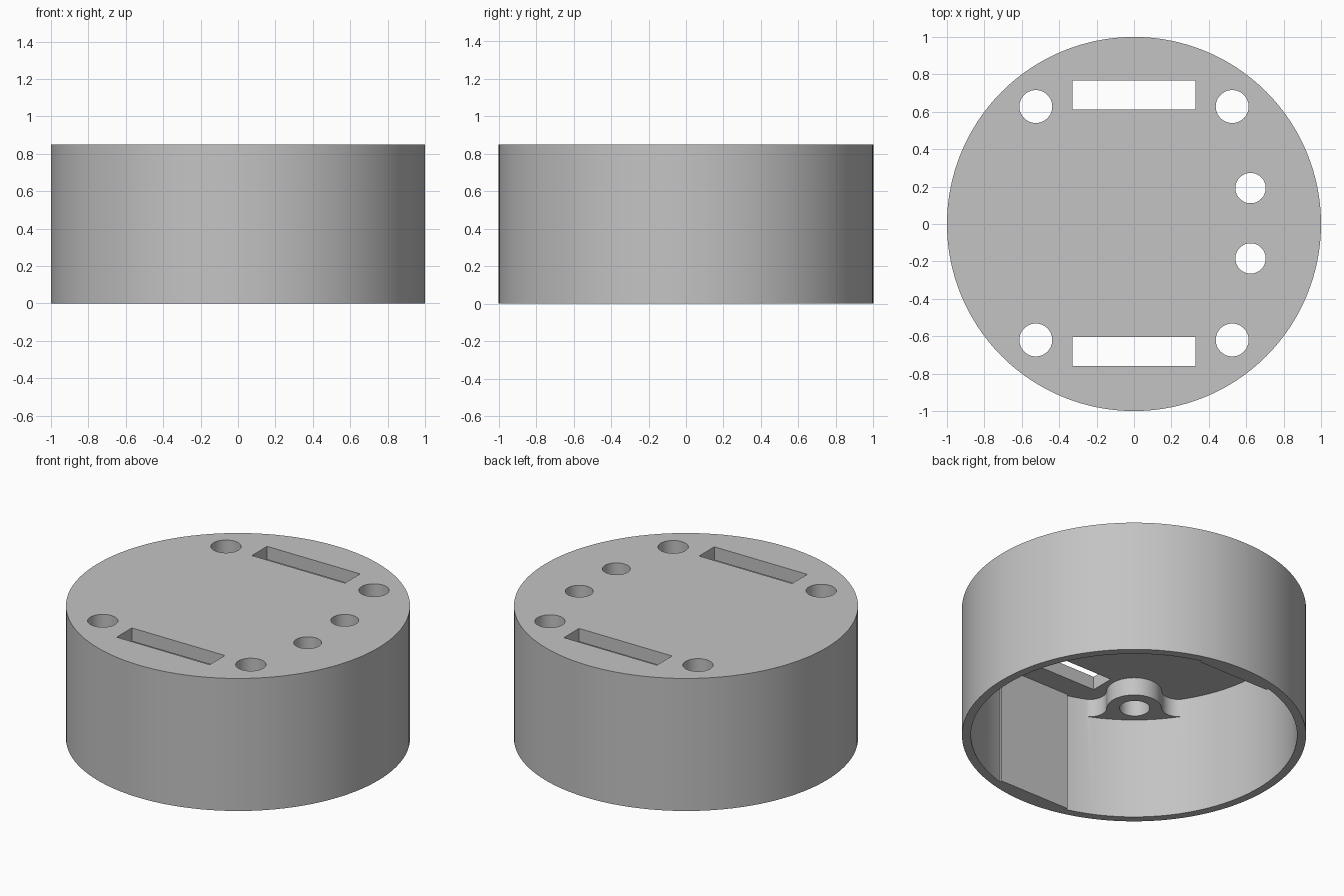
import bpy, bmesh
from math import sin, cos, pi, atan2, hypot, radians

if "Cube" in bpy.data.objects:
    bpy.data.objects.remove(bpy.data.objects["Cube"])

HEIGHT, CEILING, BOSS_END = 0.85, 0.765, 0.65
SCREW_X, SCREW_Y, OFFSET = 0.525, 0.624, 0.004

grey = bpy.data.materials.new("plain grey")
grey.use_nodes = True
colour = (0.55, 0.55, 0.55, 1)
grey.diffuse_color = colour
grey.node_tree.nodes["Principled BSDF"].inputs["Base Color"].default_value = colour


def arc(cx, cy, r, start, end, steps):
    """Points along an arc, angles in radians."""
    return [(cx + r * cos(start + (end - start) * i / steps),
             cy + r * sin(start + (end - start) * i / steps)) for i in range(steps + 1)]


def circle(cx, cy, r, steps):
    return arc(cx, cy, r, 0, 2 * pi, steps)[:-1]


def rectangle(x0, x1, y0, y1):
    return [(x0, y0), (x1, y0), (x1, y1), (x0, y1)]


def prism(name, outline, z0, z1):
    """Extrude a flat outline from z0 to z1."""
    bm = bmesh.new()
    face = bm.faces.new([bm.verts.new((x, y, z0)) for x, y in outline])
    top = bmesh.ops.extrude_face_region(bm, geom=[face])["geom"]
    verts = [v for v in top if isinstance(v, bmesh.types.BMVert)]
    bmesh.ops.translate(bm, verts=verts, vec=(0, 0, z1 - z0))
    bmesh.ops.recalc_face_normals(bm, faces=bm.faces)
    mesh = bpy.data.meshes.new(name)
    bm.to_mesh(mesh)
    bm.free()
    mesh.materials.append(grey)
    obj = bpy.data.objects.new(name, mesh)
    bpy.context.collection.objects.link(obj)
    return obj


def cut(target, cutters):
    """Subtract each cutter, bake the result and drop the cutters."""
    for c in cutters:
        c.hide_render = True
        mod = target.modifiers.new("cut", "BOOLEAN")
        mod.operation, mod.solver, mod.object = "DIFFERENCE", "EXACT", c
    graph = bpy.context.evaluated_depsgraph_get()
    graph.update()
    baked = bpy.data.meshes.new_from_object(target.evaluated_get(graph))
    target.modifiers.clear()
    target.data = baked
    for c in cutters:
        bpy.data.objects.remove(c)


def boss_outline(angle):
    """Round screw boss blended into the wall by two concave fillets."""
    r, span = hypot(SCREW_X, SCREW_Y), radians(17.8)
    side = arc(0.809, 0.26, 0.1, span, -pi / 2, 14)
    nose = arc(r, 0, 0.16, pi / 2, 3 * pi / 2, 28)
    pts = [(1.05 * cos(span), 1.05 * sin(span))] + side + nose[1:-1]
    pts += [(x, -y) for x, y in reversed(side)]
    pts.append((1.05 * cos(span), -1.05 * sin(span)))
    c, s = cos(angle), sin(angle)
    return [(x * c - y * s, x * s + y * c) for x, y in pts]


# Cavity, with material left for the flat pads and screw bosses
cavity = prism("cavity", circle(0, 0, 0.948, 128), -0.2, CEILING)
keep = []
for side in (-1, 1):
    y0, y1 = sorted((side * 0.9, side * 1.1))
    keep.append(prism("flat_pad", rectangle(-0.25, 0.25, y0, y1), -0.3, 0.9))
    for end in (-1, 1):
        angle = atan2(side * SCREW_Y, end * SCREW_X)
        keep.append(prism("screw_boss", boss_outline(angle), BOSS_END, 0.9))
cut(cavity, keep)

# Slots, screw holes and the pair of sensor holes
cutters = [cavity]
for side in (-1, 1):
    y = side * 0.685 + OFFSET
    cutters.append(prism("slot", rectangle(-0.33, 0.33, y - 0.077, y + 0.077), 0.5, 1))
    cutters.append(prism("round_hole", circle(0.623, side * 0.188 + OFFSET, 0.081, 48), 0.5, 1))
    for end in (-1, 1):
        hole = circle(end * SCREW_X, side * SCREW_Y + OFFSET, 0.088, 48)
        cutters.append(prism("screw_hole", hole, 0.5, 1))

# Round housing
housing = prism("round_housing", circle(0, 0, 1, 128), 0, HEIGHT)
cut(housing, cutters)

bpy.ops.object.select_all(action="DESELECT")
housing.select_set(True)
bpy.context.view_layer.objects.active = housing
bpy.ops.object.shade_smooth_by_angle(angle=radians(30))
